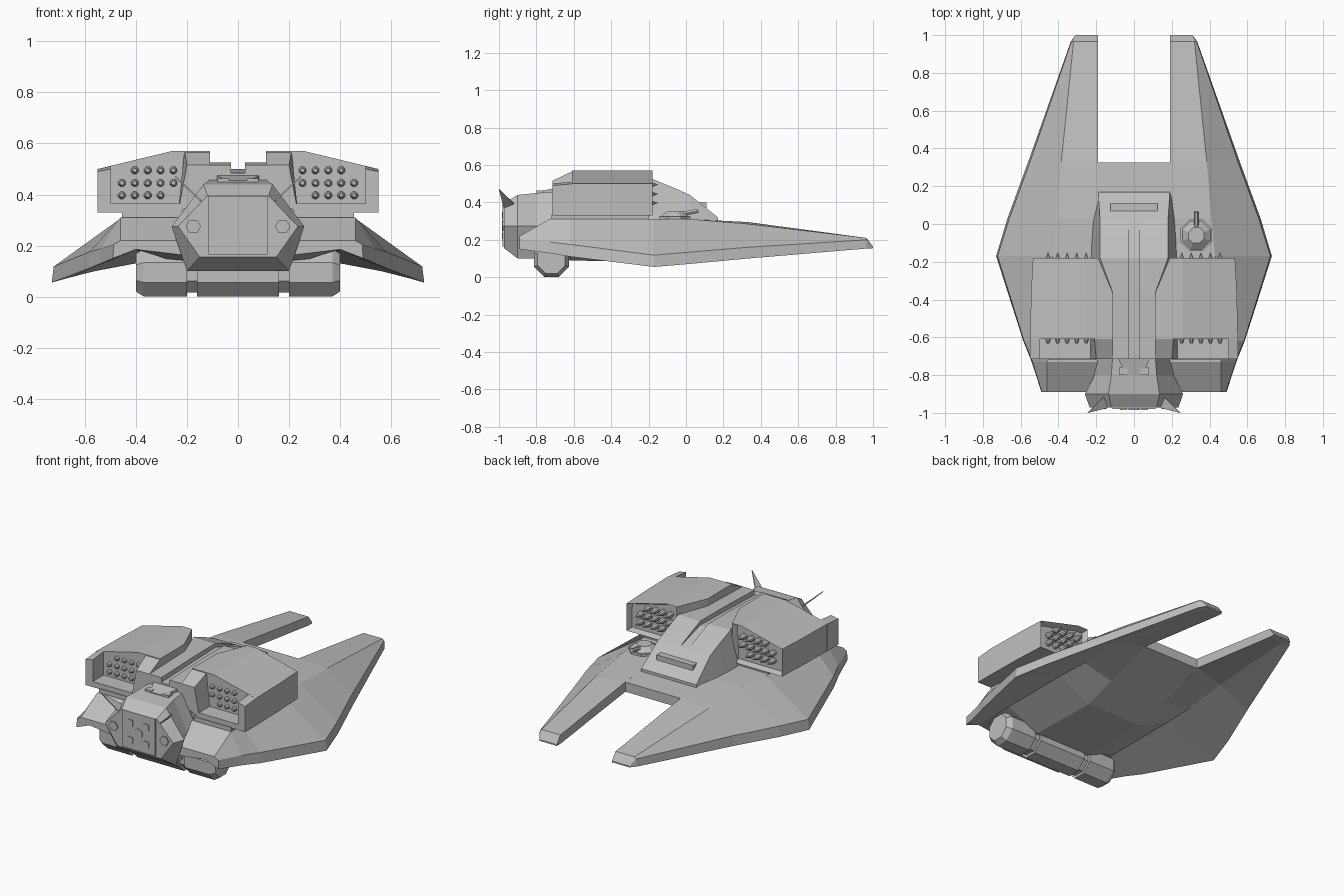
import bpy, bmesh, math
from mathutils import Vector, Matrix

if "Cube" in bpy.data.objects:
    bpy.data.objects.remove(bpy.data.objects["Cube"])

grey = bpy.data.materials.new("hull_grey")
grey.diffuse_color = (0.52, 0.52, 0.52, 1)
grey.use_nodes = True
grey.node_tree.nodes["Principled BSDF"].inputs["Base Color"].default_value = grey.diffuse_color


def finish(name, bm, mirror=False):
    bmesh.ops.remove_doubles(bm, verts=bm.verts, dist=0.0003)
    bmesh.ops.recalc_face_normals(bm, faces=bm.faces)
    me = bpy.data.meshes.new(name)
    bm.to_mesh(me)
    bm.free()
    me.materials.append(grey)
    ob = bpy.data.objects.new(name, me)
    bpy.context.collection.objects.link(ob)
    if mirror:
        ob.modifiers.new("mirror", 'MIRROR').use_clip = False
    return ob


def loft(name, sections, mirror=False, recess_end=False):
    """sections: list of (y, [(x, z), ...]) closed loops joined in order"""
    bm = bmesh.new()
    loops = [[bm.verts.new((x, y, z)) for x, z in pts] for y, pts in sections]
    for a, b in zip(loops, loops[1:]):
        n = len(a)
        for i in range(n):
            bm.faces.new((a[i], a[(i + 1) % n], b[(i + 1) % n], b[i]))
    bm.faces.new(loops[0][::-1])
    end = bm.faces.new(loops[-1])
    if recess_end:
        bmesh.ops.recalc_face_normals(bm, faces=bm.faces)
        bmesh.ops.inset_individual(bm, faces=[end], thickness=0.018)
        for v in end.verts:
            v.co.y -= 0.035
    return finish(name, bm, mirror)


def box(name, x, y, z, mirror=False):
    return loft(name, [(v, [(x[0], z[0]), (x[1], z[0]), (x[1], z[1]), (x[0], z[1])])
                       for v in y], mirror)


def rods(name, items, sides=8, mirror=False):
    """items: (start, end, radius1, radius2)"""
    bm = bmesh.new()
    for p, q, r1, r2 in items:
        p, q = Vector(p), Vector(q)
        d = q - p
        m = (Matrix.Translation((p + q) / 2) @ d.to_track_quat('Z', 'Y').to_matrix().to_4x4()
             @ Matrix.Rotation(math.pi / sides, 4, 'Z'))
        bmesh.ops.create_cone(bm, cap_ends=True, segments=sides, radius1=r1, radius2=r2,
                              depth=d.length, matrix=m)
    return finish(name, bm, mirror)


# Wings: inner top, ridge, outer upper edge, outer lower edge, underside valley, keel edge
I = 0.19
loft("wing", [
    (-0.89, [(I, .22), (.46, .22), (.487, .205), (.49, .15), (.40, .185), (I, .16)]),
    (-0.73, [(I, .31), (.46, .31), (.537, .188), (.542, .128), (.40, .185), (I, .12)]),
    (-0.62, [(I, .31), (.455, .31), (.582, .175), (.586, .11), (.40, .185), (I, .09)]),
    (-0.17, [(I, .31), (.43, .31), (.722, .118), (.73, .055), (.40, .185), (I, .08)]),
    (0.03, [(I, .31), (.41, .31), (.66, .135), (.67, .072), (.39, .185), (I, .14)]),
    (0.33, [(I, .295), (.385, .285), (.55, .16), (.56, .10), (.36, .19), (I, .235)]),
    (0.965, [(I, .21), (.32, .21), (.332, .20), (.335, .153), (.28, .153), (I, .155)]),
    (1.0, [(I, .163), (.305, .163), (.308, .16), (.31, .155), (.28, .155), (I, .155)])], True)

# Central keel between the wings
def floor(y, t, b):
    return (y, [(-I, b), (0, b), (I, b), (I, t), (-I, t)])
loft("centre_keel", [floor(-.89, .22, .16), floor(-.73, .31, .12), floor(-.62, .31, .09),
                     floor(-.17, .31, .08), floor(.03, .31, .14), floor(.325, .295, .235)])

# Upper body with spine groove
def hump(y, xb, xt, zt, d):
    g = 0.028
    return (y, [(-xb, .25), (xb, .25), (xt, zt), (g, zt), (g, zt - d),
                (-g, zt - d), (-g, zt), (-xt, zt)])
loft("upper_body", [hump(-.715, .22, .11, .515, .03), hump(-.37, .24, .11, .525, .03),
                    hump(-.18, .24, .18, .525, .025), hump(-.06, .235, .18, .476, .012),
                    hump(.02, .23, .18, .44, 0), hump(.17, .19, .19, .32, 0)])
box("rear_vent", (-.125, .125), (.065, .11), (.33, .40))

# Missile pods
def pod(y, xi, xo):
    return (y, [(.20, .33), (xo, .33), (xo, .50), (.26, .57), (xi, .57), (xi, .45)])
loft("missile_pod", [pod(-.61, .11, .55), pod(-.37, .11, .545), pod(-.18, .19, .535)],
     True, True)
loft("pod_outer_cheek", [(-.715, [(.50, .33), (.55, .33), (.55, .49), (.50, .50)]),
                         (-.60, [(.50, .33), (.55, .33), (.55, .50), (.50, .512)])], True)
loft("pod_inner_cheek", [(-.715, [(.11, .40), (.235, .33), (.20, .515), (.11, .515)]),
                         (-.60, [(.11, .40), (.235, .33), (.21, .57), (.11, .57)])], True)
box("pod_shelf", (.22, .51), (-.715, -.60), (.33, .365), True)
loft("pod_mount", [(-.72, [(.2, .25), (.455, .25), (.455, .335), (.2, .335)]),
                   (-.20, [(.2, .25), (.43, .25), (.43, .335), (.2, .335)])], True)

# Missile noses, front and rear of each pod
grid = [(.253 + .0505 * c, z) for z, cols in ((.495, range(4)), (.445, range(5)),
                                              (.397, range(1, 5))) for c in cols]
rods("front_missiles", [((x, -.60, z), (x, -.632, z), .019, .008) for x, z in grid], 8, True)
rods("rear_missiles", [((x, -.225, z), (x, -.195, z), .018, .018) for x, z in grid]
     + [((x, -.195, z), (x, -.15, z), .018, .001) for x, z in grid], 8, True)

# Cockpit block
def hexa(y, w, t, zt, b, zb):
    return (y, [(-b, zb), (b, zb), (w, .275), (t, zt), (-t, zt), (-w, .275)])
loft("cockpit", [hexa(-.972, .235, .12, .395, .15, .155), hexa(-.90, .26, .135, .44, .20, .10),
                 hexa(-.80, .21, .12, .45, .18, .10), hexa(-.66, .21, .11, .46, .18, .10)])

# Front plate and its fittings
loft("front_plate", [(y, [(-.115, .165), (.115, .165), (.115, .395), (-.115, .395)])
                     for y in (-.980, -.965)])
rods("plate_hub", [((0, -.97, .275), (0, -.984, .275), .03, .03)], 12)
for label, z in (("lower", .222), ("upper", .33)):
    box(label + "_plate_stud", (.037, .073), (-.984, -.97), (z - .018, z + .018), True)
rods("side_lamp", [((.175, -.965, .275), (.175, -.98, .275), .03, .03)], 6, True)

# Cockpit roof details
loft("roof_wedge", [(-.80, [(-.045, .43), (.045, .43), (.045, .455), (-.045, .455)]),
                    (-.71, [(-.085, .43), (.085, .43), (.085, .475), (-.085, .475)])])
box("roof_block", (.035, .08), (-.80, -.76), (.43, .463), True)

# Flat swept horns
bm = bmesh.new()
for x, y, z in ((.145, -.975, .375), (.145, -.90, .375), (.246, -1.0, .47)):
    for s in (-.002, .002):
        bm.verts.new((x + s, y, z - s))
bmesh.ops.convex_hull(bm, input=bm.verts)
finish("horn", bm, True)

# Under-slung engine drum
C = (-.72, .094)
def drum(a, b, r1, r2):
    return ((a, *C), (b, *C), r1, r2)
rods("engine_drum", [drum(-.16, .16, .101, .101), drum(-.21, .21, .085, .085)], 8)
rods("engine_end", [drum(.20, .37, .101, .101), drum(.37, .40, .101, .08)], 8, True)

# Single turret on the right deck
rods("turret_base", [((.33, -.06, .30), (.33, -.06, .325), .09, .09),
                     ((.33, -.06, .325), (.33, -.06, .352), .08, .045)], 8)
rods("turret_barrel", [((.33, -.06, .33), (.33, .065, .355), .013, .013)], 6)
